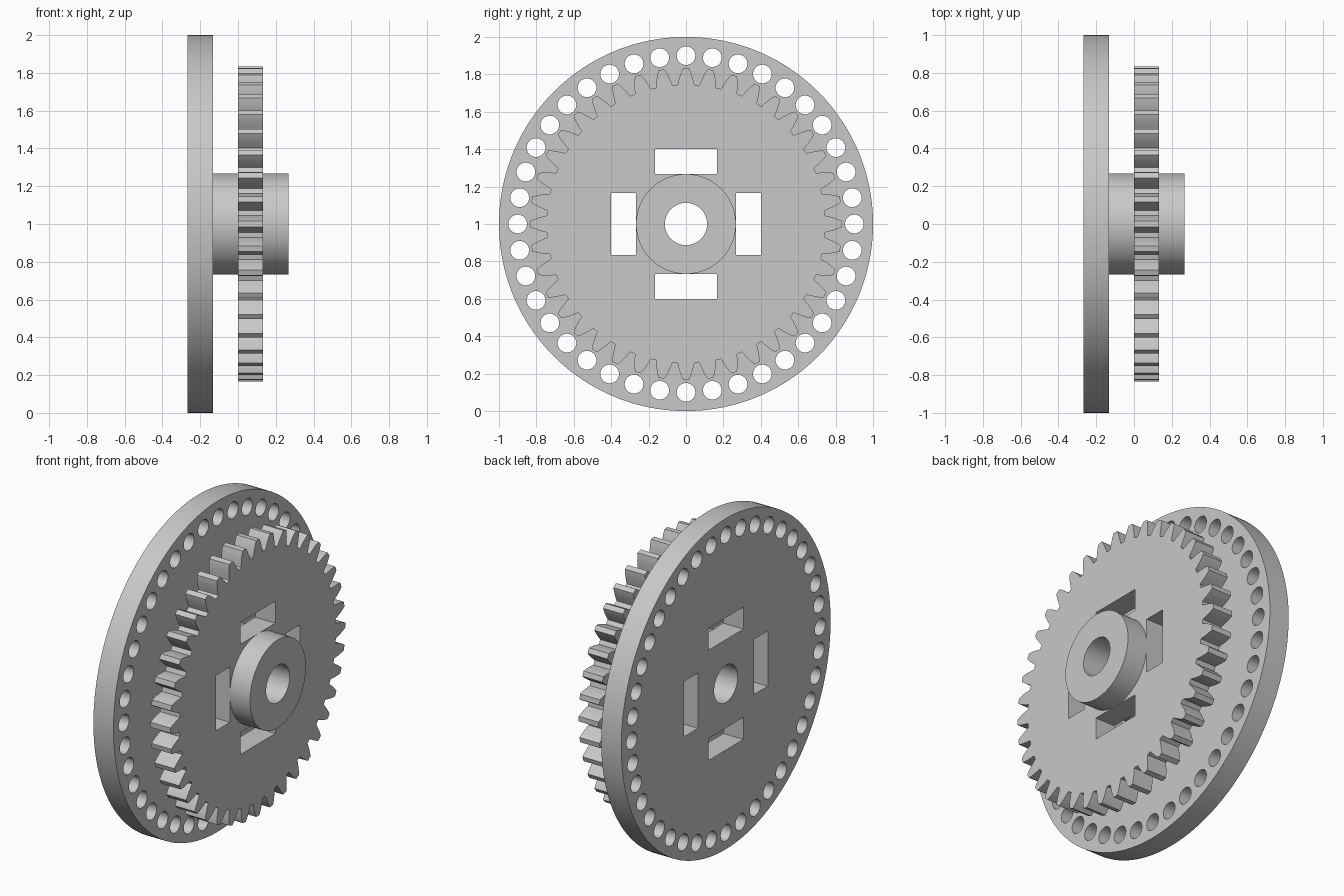
import bpy, bmesh
from math import sin, cos, pi, tau, radians
from mathutils import Vector

cube = bpy.data.objects.get("Cube")
if cube:
    bpy.data.objects.remove(cube, do_unlink=True)

grey = bpy.data.materials.new("light_grey")
grey.use_nodes = True
colour = (0.58, 0.58, 0.58, 1)
grey.diffuse_color = colour
grey.node_tree.nodes["Principled BSDF"].inputs["Base Color"].default_value = colour

BORE, HUB, TEETH = 0.113, 0.267, 40


def polar(r, a):
    return (r * sin(a), r * cos(a))


def circle(r, n, cy=0, cz=0):
    return [(cy + r * sin(tau * i / n), cz + r * cos(tau * i / n)) for i in range(n)]


def slots():
    """Four rectangular windows tangent to the hub."""
    loops = []
    for k in range(4):
        c, s = round(cos(k * pi / 2)), round(sin(k * pi / 2))
        rect = [(-0.167, HUB), (0.167, HUB), (0.167, 0.4), (-0.167, 0.4)]
        loops.append([(c * y - s * z, s * y + c * z) for y, z in rect])
    return loops


def tooth_outline():
    """Gear rim: radius and half-angle in degrees up each tooth flank."""
    flank = [(0.746, 3.45), (0.77, 2.9), (0.795, 2.3), (0.815, 1.75), (0.835, 1.05)]
    points = []
    for i in range(TEETH):
        mid = tau * i / TEETH
        points += [polar(r, mid - radians(a)) for r, a in flank]
        points += [polar(r, mid + radians(a)) for r, a in reversed(flank)]
    return points


def plate(name, loops, x0, x1):
    """Fill nested outlines in the YZ plane and extrude them along X."""
    bm = bmesh.new()
    edges = []
    for loop in loops:
        vs = [bm.verts.new((x0, y, z + 1)) for y, z in loop]
        edges += [bm.edges.new((a, b)) for a, b in zip(vs, vs[1:] + vs[:1])]
    bmesh.ops.triangle_fill(bm, edges=edges, use_beauty=True, normal=Vector((1, 0, 0)))
    geom = bmesh.ops.extrude_face_region(bm, geom=bm.faces[:], use_keep_orig=True)["geom"]
    top = [g for g in geom if isinstance(g, bmesh.types.BMVert)]
    bmesh.ops.translate(bm, verts=top, vec=(x1 - x0, 0, 0))
    bmesh.ops.recalc_face_normals(bm, faces=bm.faces[:])
    mesh = bpy.data.meshes.new(name)
    bm.to_mesh(mesh)
    bm.free()
    mesh.materials.append(grey)
    obj = bpy.data.objects.new(name, mesh)
    bpy.context.collection.objects.link(obj)
    bpy.ops.object.select_all(action="DESELECT")
    obj.select_set(True)
    bpy.context.view_layer.objects.active = obj
    bpy.ops.object.shade_smooth_by_angle(angle=radians(20))
    return obj


# Encoder disc with a ring of sensing holes
ring = [circle(0.05, 32, *polar(0.9, tau * i / 40)) for i in range(40)]
plate("perforated_disc", [circle(1, 160), circle(BORE, 48)] + slots() + ring, -0.267, -0.133)

# Spur gear, its centre buried in the hub
plate("spur_gear", [tooth_outline(), circle(0.2, 48)] + slots(), 0, 0.133)

# Hub with through bore
plate("hub", [circle(HUB, 96), circle(BORE, 48)], -0.133, 0.267)
